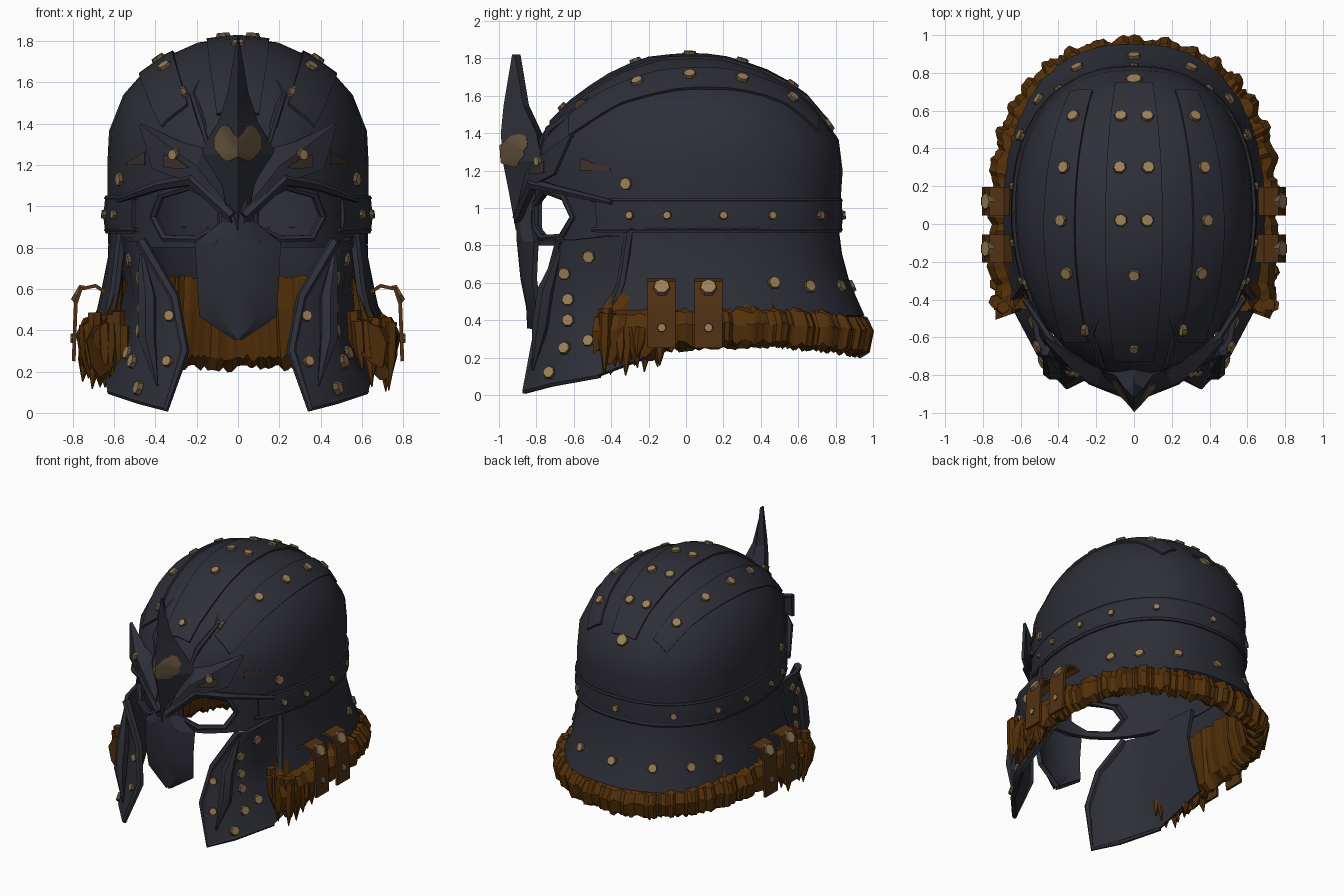
import bpy, bmesh, math, random
from mathutils import Vector
from mathutils.bvhtree import BVHTree

random.seed(4)
if "Cube" in bpy.data.objects:
    bpy.data.objects.remove(bpy.data.objects["Cube"])


def material(name, rgb, rough=0.7):
    m = bpy.data.materials.new(name)
    m.use_nodes = True
    m.diffuse_color = (*rgb, 1)
    node = m.node_tree.nodes["Principled BSDF"]
    node.inputs["Base Color"].default_value = (*rgb, 1)
    node.inputs["Roughness"].default_value = rough
    return m


SLATE = material("dark slate metal", (0.027, 0.028, 0.039))
FUR = material("brown fur", (0.088, 0.030, 0.003))
LEATHER = material("brown leather", (0.080, 0.031, 0.006))
BRASS = material("worn brass", (0.33, 0.215, 0.095))
BRONZE = material("dull bronze", (0.115, 0.078, 0.042))
STAIN = material("faded brown paint", (0.046, 0.032, 0.026))


def activate(ob):
    bpy.ops.object.select_all(action='DESELECT')
    ob.select_set(True)
    bpy.context.view_layer.objects.active = ob


def finish(ob, mat, thick=0, smooth=35):
    """Thicken, turn normals outward and shade an object."""
    activate(ob)
    if thick:
        mod = ob.modifiers.new("thickness", 'SOLIDIFY')
        mod.thickness, mod.offset = thick, 0
        bpy.ops.object.modifier_apply(modifier=mod.name)
    bm = bmesh.new()
    bm.from_mesh(ob.data)
    bmesh.ops.recalc_face_normals(bm, faces=bm.faces)
    bm.to_mesh(ob.data)
    bm.free()
    if mat:
        ob.data.materials.append(mat)
    if smooth:
        bpy.ops.object.shade_smooth_by_angle(angle=math.radians(smooth))
    return ob


def grid(name, rows, mat, wrap=False, caps=(), thick=0, smooth=35):
    """Skin rows of points; wrap closes each row, caps fills chosen rows."""
    n = len(rows[0])
    faces = [(r*n + i, r*n + (i+1) % n, (r+1)*n + (i+1) % n, (r+1)*n + i)
             for r in range(len(rows)-1) for i in range(n if wrap else n-1)]
    faces += [tuple(range(r*n, r*n + n)) for r in caps]
    me = bpy.data.meshes.new(name)
    me.from_pydata([tuple(p) for row in rows for p in row], [], faces)
    ob = bpy.data.objects.new(name, me)
    bpy.context.collection.objects.link(ob)
    return finish(ob, mat, thick, smooth)


def tube(name, pts, radii, mat, closed=False):
    cu = bpy.data.curves.new(name, 'CURVE')
    cu.dimensions, cu.bevel_depth, cu.bevel_resolution = '3D', 1, 1
    cu.use_fill_caps = not closed
    sp = cu.splines.new('POLY')
    sp.points.add(len(pts) - 1)
    sp.use_cyclic_u = closed
    for i, p in enumerate(pts):
        sp.points[i].co = (*p, 1)
        sp.points[i].radius = radii[i] if isinstance(radii, list) else radii
    ob = bpy.data.objects.new(name, cu)
    bpy.context.collection.objects.link(ob)
    activate(ob)
    bpy.ops.object.convert(target='MESH')
    return finish(bpy.context.object, mat, 0, 40)


def oval(deg, z, hw, yf, yb):
    """Point on an egg-shaped ring, squarer at the back; angle 0 is the front."""
    a, yc = math.radians(deg), 0.05
    c, s = math.cos(a), math.sin(a)
    if c > 0:
        return Vector((hw*s, yc - c*(yc-yf), z))
    return Vector((hw*math.copysign(abs(s)**.85, s), yc + (-c)**.85*(yb-yc), z))


def band(name, rings, a0, a1, n, mat, thick):
    return grid(name, [[oval(a0 + (a1-a0)*i/n, *r) for i in range(n+1)] for r in rings], mat, thick=thick)


def tree(ob):
    bm = bmesh.new()
    bm.from_mesh(ob.data)
    t = BVHTree.FromBMesh(bm)
    bm.free()
    return t


def cast(trees, origin, direction):
    hits = [t.ray_cast(Vector(origin), Vector(direction)) for t in trees]
    hits = [h for h in hits if h[0]]
    return min(hits, key=lambda h: h[3]) if hits else None


def sides(pts, s):
    return [(p[0]*s, p[1], p[2]) for p in pts]


SIDES = ((1, "left"), (-1, "right"))

# Skull shell with eye openings
rings = [(0.80, .61, -.80, .80), (1.05, .615, -.80, .81), (1.20, .615, -.80, .82), (1.36, .607, -.78, .80),
         (1.53, .54, -.63, .68), (1.62, .46, -.51, .59), (1.71, .335, -.37, .425), (1.775, .19, -.21, .24),
         (1.797, .03, -.02, .08)]
shell = grid("skull_shell", [[oval(360*i/32, *r) for i in range(32)] for r in rings],
             SLATE, wrap=True, caps=(len(rings)-1,), thick=0.035)
whole = tree(shell)
eye = [(.41, .95), (.37, 1.055), (.23, 1.095), (.085, 1.02), (.085, .90), (.20, .84), (.355, .845)]
for s, side in SIDES:
    cutter = grid("eye_cutter", [[(x*s, y, z) for x, z in eye] for y in (-1.2, -.3)],
                  None, wrap=True, caps=(0, 1), smooth=0)
    activate(shell)
    mod = shell.modifiers.new("eye", 'BOOLEAN')
    mod.operation, mod.object, mod.solver = 'DIFFERENCE', cutter, 'EXACT'
    bpy.ops.object.modifier_apply(modifier=mod.name)
    bpy.data.objects.remove(cutter)
    rim = [cast([whole], (x*s, -2, z), (0, 1, 0))[0] for x, z in eye]
    tube(side + "_eye_rim", rim, 0.02, SLATE, closed=True)
activate(shell)
bpy.ops.object.shade_smooth_by_angle(angle=math.radians(35))


def crown_strap(name, x0, x1, y0, y1):
    """Slightly raised strap lying along the crown."""
    rows = []
    for i in range(15):
        y = y0 + (y1-y0)*i/14
        k = math.sqrt(1 - (y/.98)**2)
        row = [cast([whole], ((x0 + (x1-x0)*j/4)*k, y, 3), (0, 0, -1)) for j in range(5)]
        rows.append([h[0] + h[1]*0.003 for h in row])
    return grid(name, rows, SLATE, thick=0.024)


straps = [crown_strap("centre_crown_strap", -.15, .15, -.72, .74)]
for s, side in SIDES:
    straps.append(crown_strap(side + "_crown_strap", .31*s, .47*s, -.62, .70))

# Belt around the skull and flared neck guard
belt = band("belt", [(.87, .63, -.80, .82), (.95, .64, -.805, .825), (1.05, .63, -.81, .82)],
            52, 308, 36, SLATE, 0.025)
for z in (.885, 1.04):
    tube("belt_edge", [oval(50 + 260*i/36, z, .637, -.81, .827) for i in range(37)], 0.012, SLATE)
neck = band("neck_guard", [(.90, .61, -.80, .80), (.75, .615, -.83, .82), (.60, .645, -.92, .86), (.42, .685, -1.06, .94)],
            66, 294, 36, SLATE, 0.03)
for a in (66, 294):
    tube("neck_guard_edge", [oval(a, .87, .615, -.82, .82), oval(a, .6, .65, -.92, .86),
                             oval(a, .43, .69, -1.06, .94)], 0.026, SLATE)

# Ragged fur lining and trim: (height, outward offset) section swept round
section = [(.66, -.11), (.5, -.10), (.33, -.06), (.275, .0), (.30, .05), (.38, .07), (.45, .035), (.47, -.02)]
steps, cols = 170, []
for i in range(steps + 1):
    a = 70 + 220*i/steps
    back = max(0, -math.cos(math.radians(a)))
    front = max(0, 1 - min(a-70, 290-a)/22)
    clump = 0.014*math.sin(i*0.75) + random.uniform(-.010, .010)
    col = []
    for k, (z, off) in enumerate(section):
        drop = random.uniform(0, .035 + .10*front) if k in (2, 3, 4) else random.uniform(-.012, .012)
        if k > 1:
            drop += .03*front + .045*back**3
        off += clump if k > 2 else clump*0.4
        p = oval(a, z - drop, .70 + off, -1.5 - off, .915 + off)
        if k < 2:
            p.y += .13*front
        col.append(p)
    cols.append(col)
grid("fur_trim", cols, FUR, wrap=True, caps=(0, steps), smooth=0)

# Hanging locks of fur at the front ends
for s, side in SIDES:
    for i in range(18):
        x, y = (random.uniform(.64, .74), -.42 + i*.035) if i < 9 else (.56 + (i-9)*.022, random.uniform(-.45, -.40))
        top = Vector((x*s, y, .36 if i < 9 else random.uniform(.42, .50)))
        tip = Vector(((x + random.uniform(-.02, .03))*s, y + random.uniform(-.03, .03), random.uniform(.10, .23)))
        tube(side + "_fur_lock", [top, (top + tip)/2, tip], [.035, .035, .003], FUR)

# Nose guard with a central ridge
nose = [(1.08, .06, -.87, -.81), (.92, .07, -.89, -.82), (.82, .20, -.89, -.80),
        (.62, .19, -.87, -.81), (.47, .18, -.84, -.79), (.36, .01, -.82, -.81)]
grid("nose_guard", [[(-w, ys, z), (-w/2, (yc+ys)/2 - .02, z), (0, yc, z), (w/2, (yc+ys)/2 - .02, z), (w, ys, z)]
                    for z, w, yc, ys in nose], SLATE, thick=0.03, smooth=25)

# Tall forehead crest
crest_rows = [(1.82, .004, -.93, -.915), (1.55, .05, -.975, -.87), (1.40, .10, -.99, -.80),
              (1.25, .19, -.98, -.77), (1.10, .12, -.95, -.78), (.88, .01, -.91, -.86)]
crest = grid("crest", [[(-w, yb, z), (0, yf, z), (w, yb, z), (0, yb + .03, z)] for z, w, yf, yb in crest_rows],
             SLATE, wrap=True, caps=(0, 5), smooth=20)


def painted(name, trees, columns, mat):
    """Thin painted plate projected from the front; columns are (x, low, high)."""
    rows = []
    for x, lo, hi in columns:
        hits = [cast(trees, (x, -2, lo + (hi-lo)*j/8), (0, 1, 0)) for j in range(9)]
        rows.append([h[0] + Vector((0, -.010, 0)) for h in hits])
    grid(name, rows, mat, thick=0.004)


half = [(.02, 1.23, 1.35), (.04, 1.22, 1.385), (.06, 1.22, 1.395), (.075, 1.23, 1.39), (.09, 1.25, 1.375), (.115, 1.28, 1.33)]
painted("crest_emblem", [tree(crest)], [(-x, a, b) for x, a, b in reversed(half)] + [(0, 1.24, 1.335)] + half, BRONZE)

# Brow wings, cheek plates with rims, side straps
cheeks, wings = [], []
cheek_cols = [[(.47, -.67, .83), (.31, -.745, .56), (.26, -.80, .30), (.35, -.86, .02)],
              [(.51, -.60, .83), (.43, -.70, .56), (.44, -.73, .32), (.48, -.72, .06)],
              [(.54, -.42, .85), (.49, -.46, .58), (.51, -.46, .34), (.62, -.46, .105)],
              [(.57, -.05, .85), (.53, -.05, .62), (.57, -.05, .42), (.66, -.08, .25)]]
for s, side in SIDES:
    tube(side + "_brow_ridge", sides([(.03, -.90, .95), (.22, -.82, 1.13), (.38, -.70, 1.10), (.58, -.40, 1.03)], s),
         [.03, .035, .025, .015], SLATE)
    wing = [[(.03, -.91, .92), (.24, -.82, 1.12), (.41, -.70, 1.18), (.47, -.61, 1.385)],
            [(.06, -.89, 1.02), (.20, -.85, 1.19), (.31, -.78, 1.27), (.472, -.61, 1.39)],
            [(.09, -.80, 1.14), (.17, -.76, 1.28), (.27, -.72, 1.30), (.465, -.60, 1.392)]]
    wings.append(grid(side + "_brow_wing", [sides(r, s) for r in wing], SLATE, thick=0.02, smooth=20))
    for name, columns in (("inner", [(.24, 1.185, 1.19), (.30, 1.18, 1.23), (.36, 1.19, 1.25)]),
                          ("outer", [(.45, 1.20, 1.265), (.49, 1.20, 1.24), (.54, 1.20, 1.21)])):
        painted(side + "_brow_paint_" + name, [whole, tree(wings[-1])], [(x*s, a, b) for x, a, b in columns], STAIN)
    tube(side + "_forehead_rib", sides([(.14, -.78, 1.28), (.18, -.735, 1.42), (.22, -.57, 1.54), (.17, -.46, 1.64)], s),
         [.012, .020, .018, .005], SLATE)
    cheeks.append(grid(side + "_cheek_plate", [sides(c, s) for c in cheek_cols], SLATE, thick=0.028, smooth=50))
    edge = cheek_cols[0] + [c[-1] for c in cheek_cols[1:3]]
    tube(side + "_cheek_rim", sides(edge, s), [.03, .028, .026, .018, .018, .016], SLATE)
    tube(side + "_cheek_leaf", sides([(.47, -.67, .79), (.44, -.75, .56), (.44, -.78, .36), (.39, -.82, .13)], s),
         [.01, .045, .045, .005], SLATE)
    for y in (-.13, .12):
        path = [(.62, .57), (.69, .615), (.76, .60), (.785, .53), (.79, .40), (.795, .25)]
        grid(side + "_strap", [[(x*s, y + w, z) for w in (-.075, 0, .075)] for x, z in path], LEATHER, thick=0.018)

# Studs: dull sides with bright tops, seated on the surfaces
targets = [whole, tree(belt), tree(neck)] + [tree(o) for o in straps + cheeks + wings]
bm = bmesh.new()


def stud(hit, r):
    p, nrm = hit
    m = nrm.to_track_quat('Z', 'Y').to_matrix().to_4x4()
    m.translation = p + nrm*0.004
    made = bmesh.ops.create_cone(bm, cap_ends=True, segments=7, radius1=r, radius2=r*0.8, depth=0.024, matrix=m)
    for f in {f for v in made['verts'] for f in v.link_faces}:
        f.normal_update()
        f.material_index = 1 if f.normal.dot(nrm) > 0.9 else 0


def seat(origin, direction, r):
    """Seat a stud on the first surface met."""
    d = Vector(direction)
    hit = cast(targets, origin, d)
    if hit:
        stud((hit[0], hit[1] if hit[1].dot(d) < 0 else -hit[1]), r)


for x, y in ((.32, .57), (.37, .30), (.075, .30), (.385, .02), (.07, .02), (.355, -.26), (.26, -.56), (.07, .57)):
    for s in (1, -1):
        seat((x*s, y, 3), (0, 0, -1), .039)
for y, r in ((.76, .05), (-.27, .036), (-.66, .03)):
    seat((0, y, 3), (0, 0, -1), r)
cheek_studs = [(-.52, .74), (-.65, .65), (-.63, .51), (-.63, .40), (-.65, .25), (-.52, .29), (-.73, .12)]
for s in (1, -1):
    for y, z in cheek_studs + [(-.32, 1.13), (.47, .60), (.66, .58)]:
        seat((2*s, y, z), (-s, 0, 0), .039)
    for y in (-.30, -.10, .20, .46):
        seat((2*s, y, .96), (-s, 0, 0), .026)
    for x, z in ((.33, .47), (.34, .25), (.31, 1.25)):
        seat((x*s, -2, z), (0, 1, 0), .032)
    for y in (-.13, .12):
        stud((Vector((.775*s, y, .575)), Vector((.85*s, 0, .5)).normalized()), .052)
        stud((Vector((.795*s, y, .36)), Vector((s, 0, 0))), .028)
for x in (-.30, 0, .30):
    seat((x, 2, .58), (0, -1, 0), .039)
for x in (-.4, 0, .4):
    seat((x, 2, .96), (0, -1, 0), .028)
me = bpy.data.meshes.new("studs")
bm.to_mesh(me)
bm.free()
me.materials.append(BRONZE)
me.materials.append(BRASS)
bpy.context.collection.objects.link(bpy.data.objects.new("studs", me))
